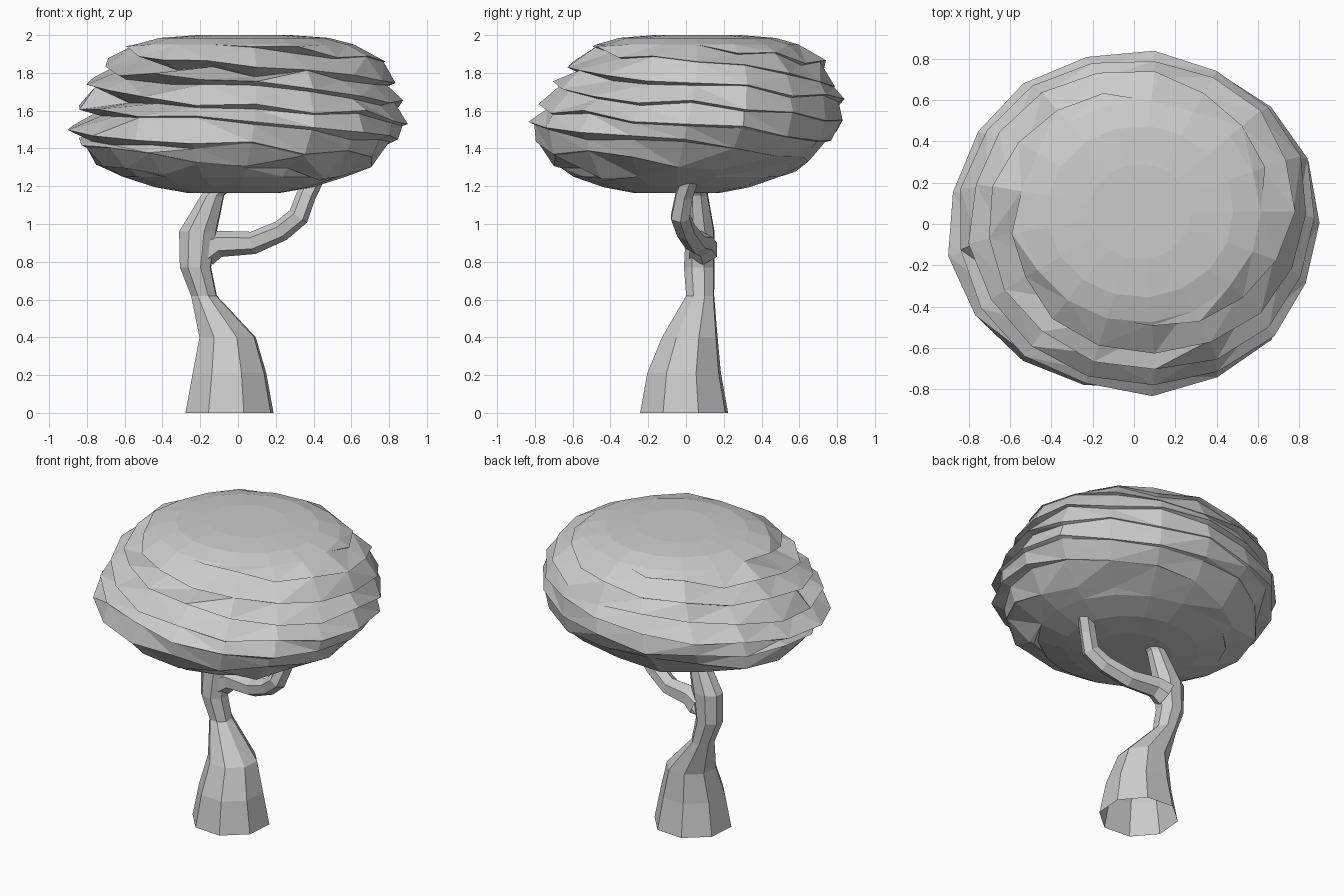
import bpy, bmesh, math, random
from mathutils import Vector

if "Cube" in bpy.data.objects:
    bpy.data.objects.remove(bpy.data.objects["Cube"])

random.seed(4)
TAU = 2 * math.pi


def finish(bm, name):
    bmesh.ops.remove_doubles(bm, verts=bm.verts, dist=0.0005)
    bmesh.ops.recalc_face_normals(bm, faces=bm.faces)
    me = bpy.data.meshes.new(name)
    bm.to_mesh(me)
    bm.free()
    ob = bpy.data.objects.new(name, me)
    bpy.context.collection.objects.link(ob)
    return ob


def loft(bm, rings):
    # skin between consecutive closed rings of equal length
    for a, b in zip(rings, rings[1:]):
        n = len(a)
        for j in range(n):
            k = (j + 1) % n
            bm.faces.new((a[j], a[k], b[k], b[j]))


# trunk: open tube of horizontal rings (x, y, z, rx, ry)
bm = bmesh.new()
trunk = [(-.045, -.01, 0, .245, .245), (-.045, -.01, .21, .205, .205),
         (-.055, .02, .40, .157, .155), (-.18, .075, .62, .072, .078),
         (-.225, .07, .77, .087, .085), (-.212, .075, .96, .105, .08),
         (-.135, .06, 1.15, .065, .06), (-.03, .05, 1.26, .06, .055)]
loft(bm, [[bm.verts.new((x + rx * math.cos(TAU * (j + .4) / 8),
                         y + ry * math.sin(TAU * (j + .4) / 8), z))
           for j in range(8)] for x, y, z, rx, ry in trunk])
finish(bm, "trunk")

# side branch: tube following a bent path (x, y, z, r)
bm = bmesh.new()
path = [(-.17, .09, .86, .085), (-.10, .08, .895, .07), (.08, .05, .90, .06),
        (.23, .0, .965, .056), (.32, -.03, 1.04, .056), (.36, -.01, 1.15, .052),
        (.42, .03, 1.27, .05)]
pts = [Vector(p[:3]) for p in path]
rings = []
for i, p in enumerate(pts):
    t = (pts[min(i + 1, len(pts) - 1)] - pts[max(i - 1, 0)]).normalized()
    side = t.cross(Vector((0, 1, 0))).normalized()
    up = side.cross(t)
    rings.append([bm.verts.new(p + path[i][3] * (side * math.cos(TAU * j / 6) + up * math.sin(TAU * j / 6)))
                  for j in range(6)])
loft(bm, rings)
finish(bm, "branch")

# canopy: rounded envelope wrapped by four spiralling leaf ledges
ENV = [(1.165, .24), (1.2, .45), (1.26, .62), (1.34, .755), (1.42, .84), (1.51, .905),
       (1.6, .88), (1.7, .84), (1.8, .775), (1.88, .70), (1.94, .62), (1.985, .45), (2.0, .28)]
N, STARTS, H = 17, 4, .105
ZTOP, ZBOT = 1.95, 1.25


def env(z):
    for (z0, r0), (z1, r1) in zip(ENV, ENV[1:]):
        if z <= z1:
            return r0 + (r1 - r0) * (z - z0) / (z1 - z0)
    return ENV[-1][1]


def place(r, th, z):
    # the upper part leans back and right, the lower part a little forward
    lean = max(-.25, min(z - 1.5, .3))
    return (r * math.cos(th) * 1.005 + .1 * lean, r * .925 * math.sin(th) + .2 * lean, z)


# one random set per ledge vertex: growth, height shift, depth, undercut
LO, HI = -2 * STARTS, 18
RND = {(i, j): (random.uniform(-.012, .018), random.uniform(-.026, .026),
                random.uniform(.1, 1.5), random.uniform(.2, .5))
       for i in range(LO // 2, HI // 2) for j in range(N)}


def ledge_point(i, e, j):
    th = TAU * j / N
    z = ZTOP - (i + STARTS * j / N) * H
    grow, dz, amp, drop = RND[i, j]
    if z >= ZTOP or z <= ZBOT:
        z = min(max(z, ZBOT), ZTOP)
        r = env(z)
    else:
        a = .10 * amp * (.58 - .42 * math.cos(th - math.radians(50)))
        if z < 1.42:
            a *= .35
        r = env(z) + grow - (a if e else 0)
        z += dz - (a * drop if e else 0)
    return place(r, th, z)


bm = bmesh.new()
cols = [[bm.verts.new(ledge_point(s // 2, s % 2, j)) for s in range(LO, HI)] for j in range(N)]
for j in range(N):
    for k in range(HI - LO - 1):
        a, b = cols[j], cols[(j + 1) % N]
        # closing the turn steps down by one full spiral pitch
        off = 2 * STARTS if j == N - 1 else 0
        p, q = min(k + off, HI - LO - 1), min(k + 1 + off, HI - LO - 1)
        if p == q:
            bm.faces.new((a[k], b[p], a[k + 1]))
        else:
            bm.faces.new((a[k], b[p], b[q], a[k + 1]))

# domed top and rounded underside
for rim, z1, mid in ((ZTOP, 1.985, 2.0), (ZBOT, 1.195, 1.165)):
    caps = [[bm.verts.new(place(r, TAU * j / N, z)) for j in range(N)]
            for z, r in ((rim, env(rim)), (z1, env(z1)), (mid, .25))]
    loft(bm, caps)
    bm.faces.new(caps[-1])
bmesh.ops.remove_doubles(bm, verts=bm.verts, dist=0.0005)
bmesh.ops.triangulate(bm, faces=bm.faces)
finish(bm, "canopy")
